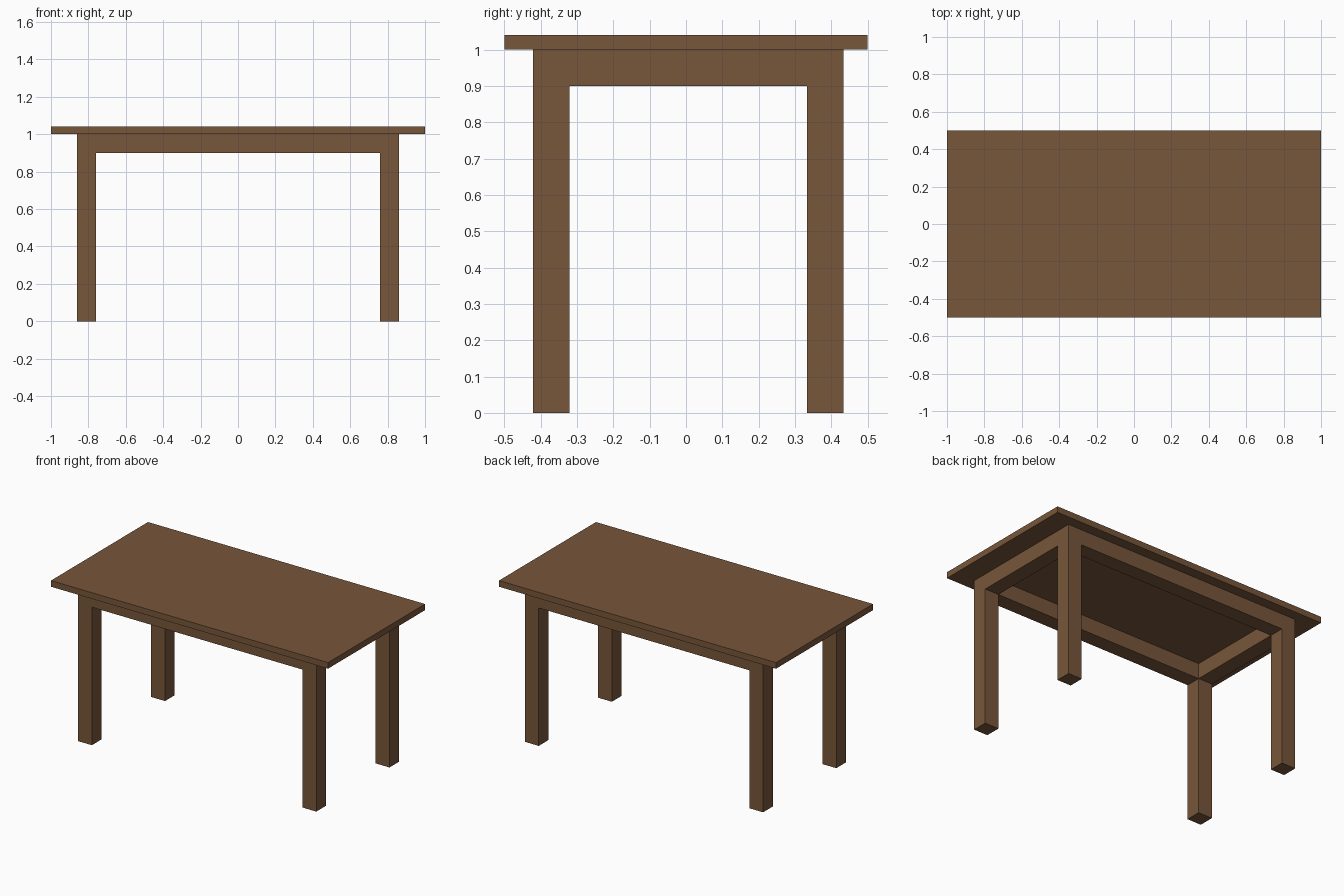
import bpy
import bmesh

if "Cube" in bpy.data.objects:
    bpy.data.objects.remove(bpy.data.objects["Cube"])

# Single wood colour
wood = bpy.data.materials.new("brown_wood")
wood.diffuse_color = (0.185, 0.094, 0.043, 1.0)
wood.use_nodes = True
wood.node_tree.nodes["Principled BSDF"].inputs["Base Color"].default_value = wood.diffuse_color


def finish(bm, name):
    bmesh.ops.recalc_face_normals(bm, faces=bm.faces)
    mesh = bpy.data.meshes.new(name)
    bm.to_mesh(mesh)
    bm.free()
    mesh.materials.append(wood)
    obj = bpy.data.objects.new(name, mesh)
    bpy.context.collection.objects.link(obj)
    return obj


def extrude(bm, faces, dz):
    """Extrude a set of flat faces straight along z, return the moved faces."""
    ret = bmesh.ops.extrude_face_region(bm, geom=faces)["geom"]
    verts = [g for g in ret if isinstance(g, bmesh.types.BMVert)]
    bmesh.ops.translate(bm, verts=verts, vec=(0, 0, dz))
    return [g for g in ret if isinstance(g, bmesh.types.BMFace)]


# Table top: thin overhanging slab
bm = bmesh.new()
bmesh.ops.create_cube(bm, size=1)
bmesh.ops.scale(bm, vec=(2.0, 1.0, 0.04), verts=bm.verts)
bmesh.ops.translate(bm, vec=(0, 0, 1.02), verts=bm.verts)
finish(bm, "table_top")

# Base: a ring of aprons as wide as the legs, with legs pulled down at the corners
xs = (-0.86, -0.76, 0.76, 0.86)
ys = (-0.421, -0.321, 0.333, 0.433)
bm = bmesh.new()
grid = [[bm.verts.new((x, y, 1.0)) for y in ys] for x in xs]
cells = {}
for i in range(3):
    for j in range(3):
        if (i, j) != (1, 1):
            cells[i, j] = bm.faces.new((grid[i][j], grid[i + 1][j],
                                        grid[i + 1][j + 1], grid[i][j + 1]))

# Apron ring, keeping the flat top closed under the slab
top_cells = list(cells.values())
apron = bmesh.ops.duplicate(bm, geom=top_cells)["geom"]
lower = extrude(bm, [g for g in apron if isinstance(g, bmesh.types.BMFace)], -0.1)
bmesh.ops.remove_doubles(bm, verts=bm.verts, dist=0.0001)

# Legs from the four corner cells
corners = [f for f in bm.faces if f.is_valid
           and all(abs(v.co.z - 0.9) < 0.001 for v in f.verts)
           and abs(f.calc_center_median().x) > 0.7
           and abs(f.calc_center_median().y) > 0.3]
extrude(bm, corners, -0.9)
bmesh.ops.dissolve_limit(bm, angle_limit=0.01, verts=bm.verts, edges=bm.edges)
finish(bm, "legs_and_aprons")
